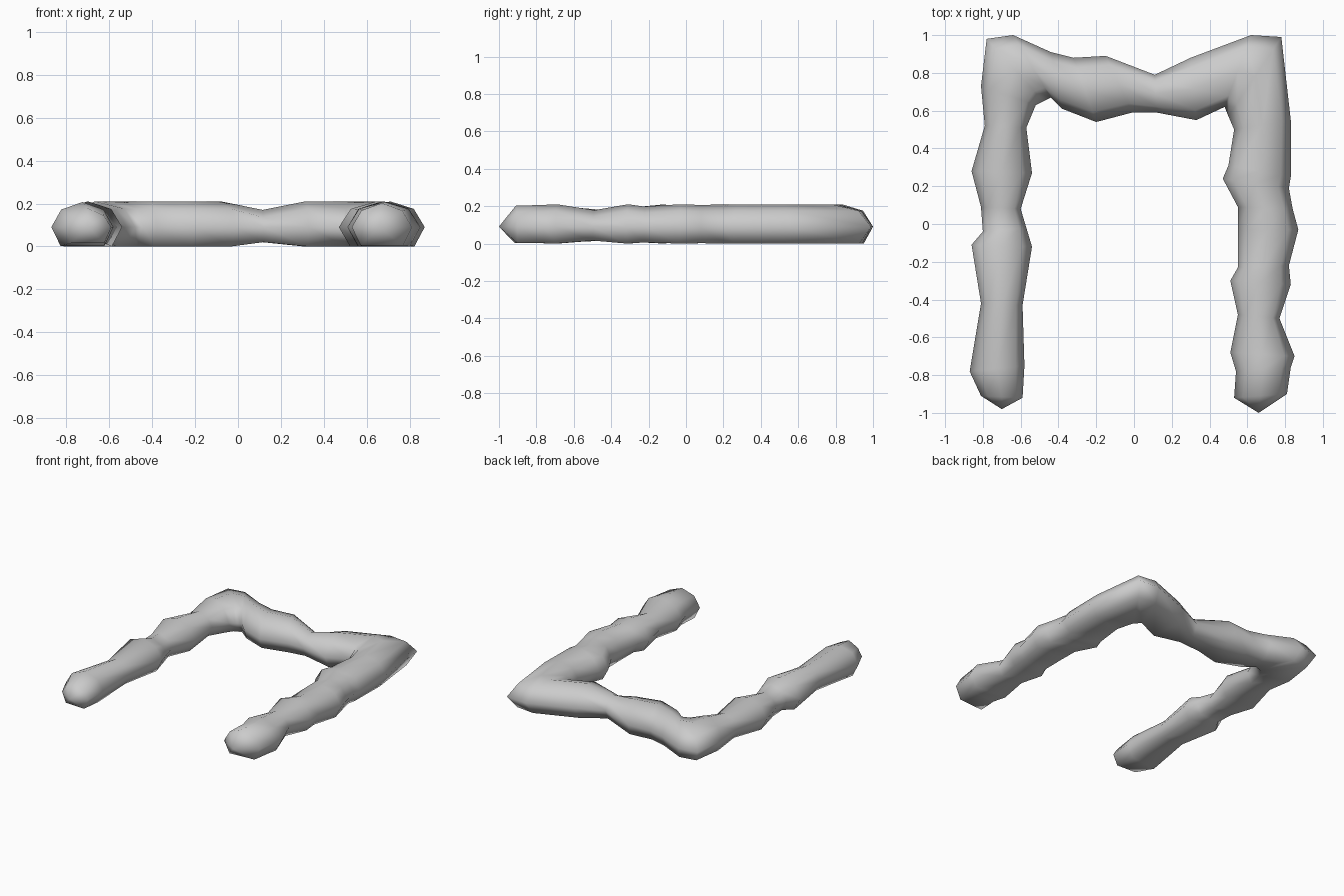
import bpy
import bmesh
from mathutils import Vector

default_cube = bpy.data.objects.get("Cube")
if default_cube:
    bpy.data.objects.remove(default_cube, do_unlink=True)

# One flat grey for the whole frame
grey = bpy.data.materials.new("stone grey")
grey.use_nodes = True
colour = (0.6, 0.6, 0.6, 1)
grey.diffuse_color = colour
grey.node_tree.nodes["Principled BSDF"].inputs["Base Color"].default_value = colour

# Plan outline as stations: outer x, outer y, inner x, inner y
right_arm = [
    (-.81, -.91, -.59, -.92),
    (-.87, -.78, -.58, -.75),
    (-.81, -.42, -.59, -.43),
    (-.86, -.11, -.54, -.12),
    (-.8, -.04, -.57, -.02),
    (-.81, .09, -.6, .08),
    (-.86, .28, -.54, .27),
    (-.79, .52, -.57, .51),
    (-.81, .73, -.52, .63),
]
back_bar = [
    (-.78, .98, -.48, .65),
    (-.64, 1, -.44, .67),
    (-.44, .91, -.38, .61),
    (-.32, .88, -.2, .54),
    (-.15, .89, -.01, .59),
    (.11, .79, .12, .59),
    (.3, .88, .33, .55),
    (.62, 1, .48, .62),
    (.78, .99, .5, .57),
]
left_arm = [
    (.83, .55, .53, .5),
    (.83, .25, .5, .31),
    (.82, .19, .47, .24),
    (.84, .08, .55, .09),
    (.87, -.03, .55, -.03),
    (.82, -.22, .55, -.23),
    (.83, -.32, .51, -.3),
    (.77, -.5, .55, -.48),
    (.85, -.7, .51, -.68),
    (.83, -.76, .54, -.78),
    (.81, -.9, .53, -.92),
]
right_tip = Vector((-.7, -.98, .09))
left_tip = Vector((.66, -1, .09))


def add_ring(bm, station):
    """Seven-sided cross-section spanning the outer and inner outline points."""
    outer = Vector((station[0], station[1], 0))
    inner = Vector((station[2], station[3], 0))
    # Narrow places are also a little thinner
    pinch = max(0, .3 - (outer - inner).length)
    top = .21 - pinch * .4
    bottom = pinch * .2
    section = [
        (0, .09),
        (.16, top - .035),
        (.5, top),
        (.84, top - .035),
        (1, .09),
        (.85, bottom),
        (.15, bottom),
    ]
    ring = []
    for across, height in section:
        point = outer.lerp(inner, across)
        point.z = height
        ring.append(bm.verts.new(point))
    return ring


def bridge(bm, first, second):
    """Join two neighbouring cross-sections with quads."""
    for i in range(len(first)):
        j = (i + 1) % len(first)
        bm.faces.new((first[i], first[j], second[j], second[i]))


def close_end(bm, ring, point):
    """Round off an arm end with a fan to its tip."""
    tip = bm.verts.new(point)
    for i in range(len(ring)):
        bm.faces.new((ring[i], ring[(i + 1) % len(ring)], tip))


# Loft the knobbly frame through all stations
bm = bmesh.new()
rings = [add_ring(bm, station) for station in right_arm + back_bar + left_arm]
for first, second in zip(rings, rings[1:]):
    bridge(bm, first, second)
close_end(bm, rings[0], right_tip)
close_end(bm, rings[-1], left_tip)
bmesh.ops.recalc_face_normals(bm, faces=bm.faces[:])
for face in bm.faces:
    face.smooth = True

mesh = bpy.data.meshes.new("u_shaped_frame")
bm.to_mesh(mesh)
bm.free()
mesh.materials.append(grey)
frame = bpy.data.objects.new("u_shaped_frame", mesh)
bpy.context.collection.objects.link(frame)
